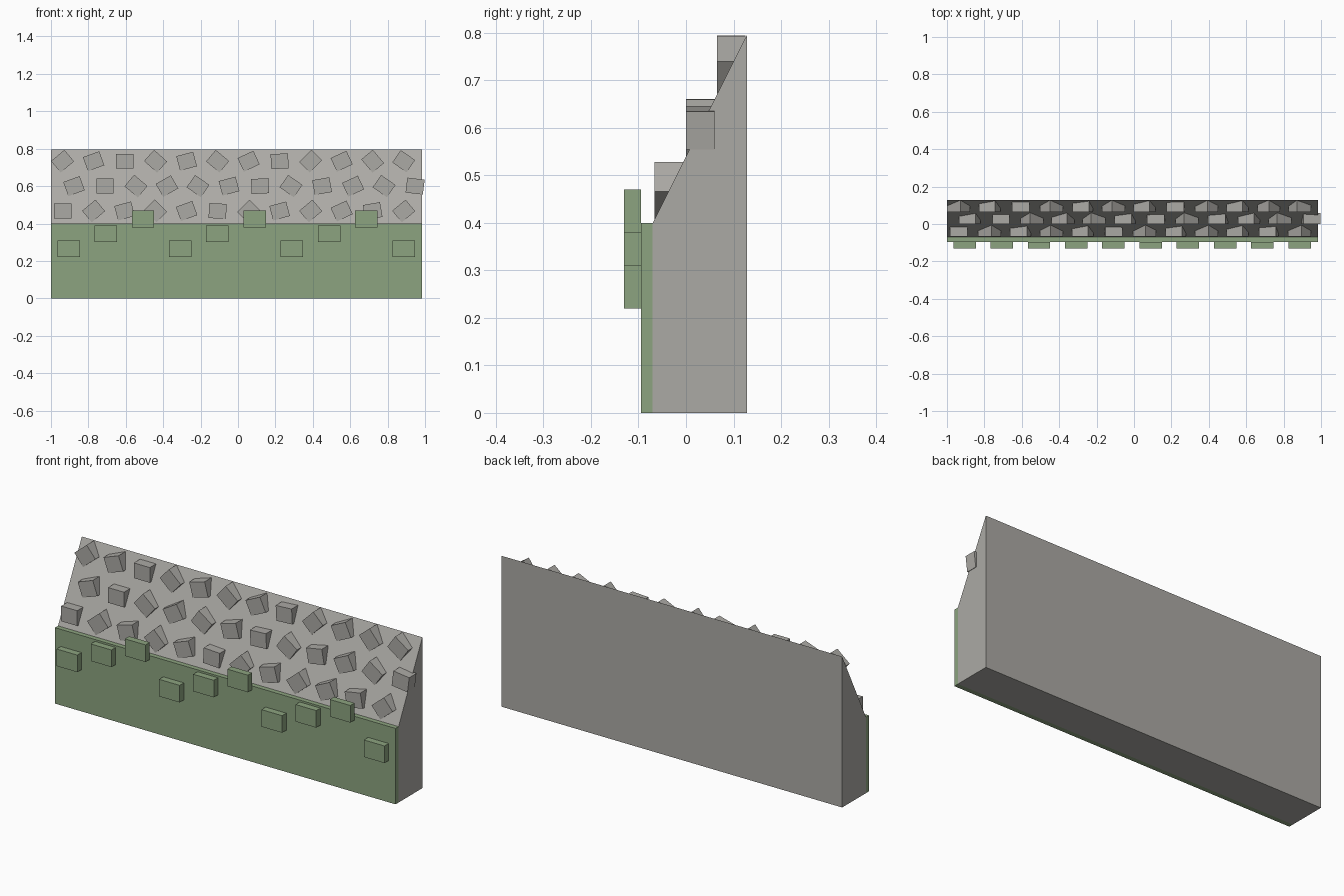
import bpy
import bmesh
from math import radians
from mathutils import Matrix, Vector

cube = bpy.data.objects.get("Cube")
if cube:
    bpy.data.objects.remove(cube, do_unlink=True)


def make_material(name, rgb):
    mat = bpy.data.materials.new(name)
    mat.use_nodes = True
    mat.diffuse_color = (*rgb, 1)
    mat.node_tree.nodes["Principled BSDF"].inputs["Base Color"].default_value = (*rgb, 1)
    return mat


stone_grey = make_material("stone grey", (0.41, 0.40, 0.375))
moss_green = make_material("moss green", (0.265, 0.37, 0.215))


def finish(name, bm, mat):
    bmesh.ops.recalc_face_normals(bm, faces=bm.faces)
    mesh = bpy.data.meshes.new(name)
    bm.to_mesh(mesh)
    bm.free()
    mesh.materials.append(mat)
    obj = bpy.data.objects.new(name, mesh)
    bpy.context.collection.objects.link(obj)
    return obj


def box(name, centre, size, mat, tilt=0):
    """Box tilted about the y axis, counter-clockwise seen from the front."""
    bm = bmesh.new()
    matrix = (Matrix.Translation(centre) @ Matrix.Rotation(radians(-tilt), 4, 'Y')
              @ Matrix.Diagonal((*size, 1)))
    bmesh.ops.create_cube(bm, size=1, matrix=matrix)
    return finish(name, bm, mat)


LEFT, RIGHT = 0.985, -1.0
MIDDLE, LENGTH = (LEFT + RIGHT) / 2, LEFT - RIGHT

# Wall body: a side profile with a sloped upper front, extruded along x
profile = [(-0.07, 0), (0.128, 0), (0.128, 0.795), (-0.07, 0.4)]
bm = bmesh.new()
face = bm.faces.new([bm.verts.new((RIGHT, y, z)) for y, z in profile])
side = bmesh.ops.extrude_face_region(bm, geom=[face])
bmesh.ops.translate(bm, vec=Vector((LENGTH, 0, 0)),
                    verts=[v for v in side["geom"] if isinstance(v, bmesh.types.BMVert)])
finish("wall_body", bm, stone_grey)

# Lower front panel
box("front_panel", (MIDDLE, -0.0825, 0.2), (LENGTH, 0.025, 0.4), moss_green)

# Raised bricks climbing across the panel in steps of three
for i in range(10):
    box(f"panel_brick_{i + 1}", (-0.906 + 0.199 * i, -0.1125, 0.265 + 0.08 * (i % 3)),
        (0.12, 0.035, 0.09), moss_green)

# Tilted stones set in three rows up the slope: start x, y, z, tilts
rows = [
    (-0.938, -0.036, 0.467, [0, 40, 15, -45, 20, -3, 45, 15, 40, 25, 10, 40]),
    (-0.877, 0.030, 0.600, [20, 0, -40, 30, -35, 15, 3, -35, 10, 25, -35, -7]),
    (-0.938, 0.095, 0.733, [40, 20, 0, -42, 15, -40, 25, 3, 45, 25, -50, -35]),
]
for r, (x, y, z, tilts) in enumerate(rows):
    for i, tilt in enumerate(tilts):
        box(f"slope_stone_{r + 1}_{i + 1}", (x + 0.1658 * i, y, z),
            (0.093, 0.06, 0.08), stone_grey, tilt)
